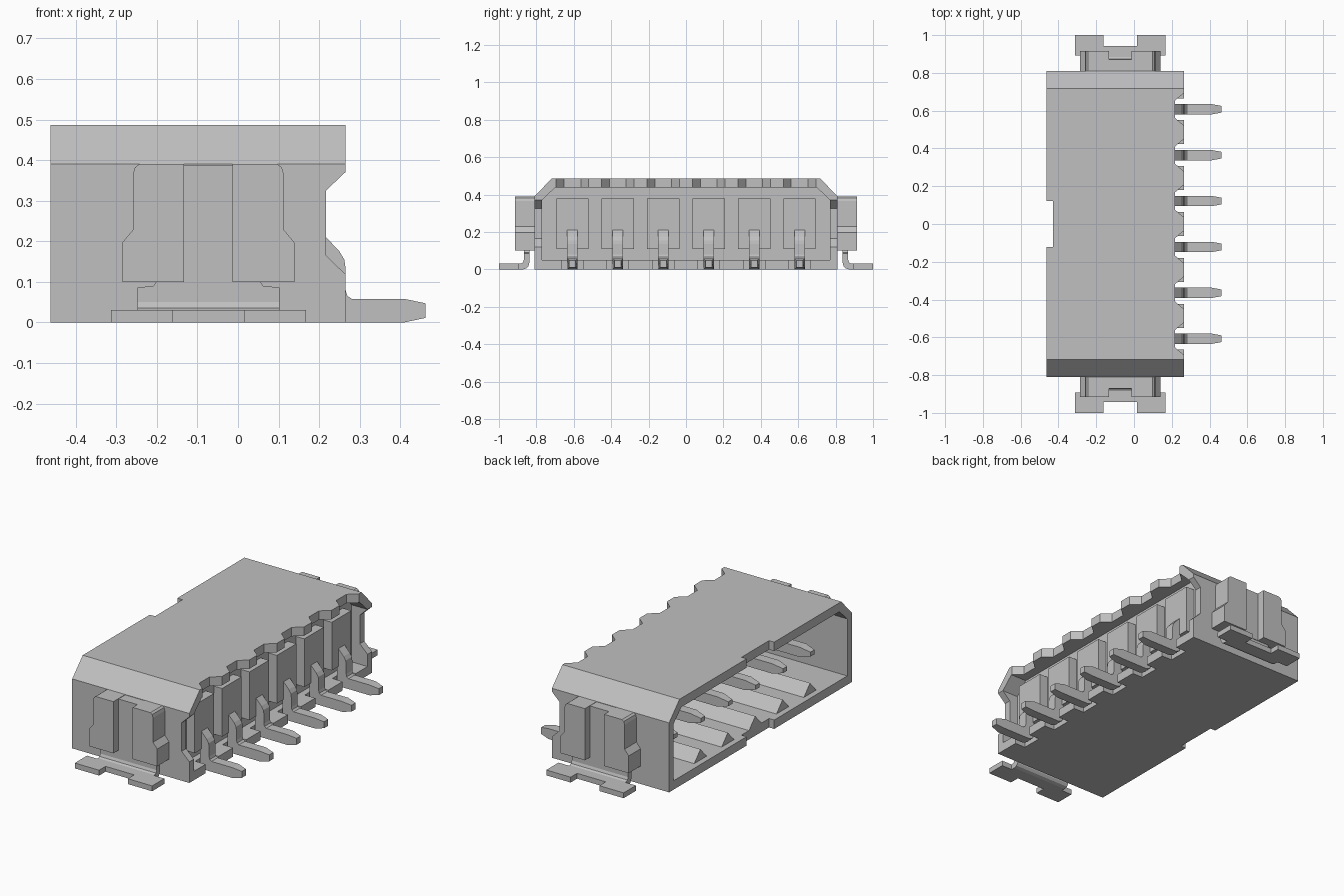
import bpy, bmesh

cube = bpy.data.objects.get("Cube")
if cube:
    bpy.data.objects.remove(cube, do_unlink=True)

grey = bpy.data.materials.new("light_grey")
grey.use_nodes = True
COLOUR = (0.527, 0.527, 0.535, 1)
grey.diffuse_color = COLOUR
grey.node_tree.nodes["Principled BSDF"].inputs["Base Color"].default_value = COLOUR

PIN_Y = [(i - 2.5) * 0.243 for i in range(6)]
CLIP_X = -0.073          # centre line of the side clips


def prism(name, axis, pts, a, b):
    """Extrude a 2D outline along an axis from a to b."""
    place = {"x": lambda u, v, w: (w, u, v),
             "y": lambda u, v, w: (u, w, v),
             "z": lambda u, v, w: (u, v, w)}[axis]
    bm = bmesh.new()
    lo = [bm.verts.new(place(u, v, a)) for u, v in pts]
    hi = [bm.verts.new(place(u, v, b)) for u, v in pts]
    bm.faces.new(lo)
    bm.faces.new(hi)
    n = len(pts)
    for i in range(n):
        j = (i + 1) % n
        bm.faces.new((lo[i], lo[j], hi[j], hi[i]))
    bmesh.ops.recalc_face_normals(bm, faces=bm.faces[:])
    mesh = bpy.data.meshes.new(name)
    bm.to_mesh(mesh)
    bm.free()
    mesh.materials.append(grey)
    ob = bpy.data.objects.new(name, mesh)
    bpy.context.collection.objects.link(ob)
    return ob


def box(name, x0, x1, y0, y1, z0, z1):
    return prism(name, "z", [(x0, y0), (x1, y0), (x1, y1), (x0, y1)], z0, z1)


def cut(target, cutter):
    cutter.hide_render = True
    mod = target.modifiers.new("cut", "BOOLEAN")
    mod.operation = "DIFFERENCE"
    mod.solver = "EXACT"
    mod.object = cutter
    bpy.context.view_layer.objects.active = target
    bpy.ops.object.modifier_apply(modifier=mod.name)
    bpy.data.objects.remove(cutter, do_unlink=True)


def section(half, low, shoulder, top_half, top):
    """Symmetric outline with two chamfered upper corners."""
    return [(-half, low), (half, low), (half, shoulder),
            (top_half, top), (-top_half, top), (-half, shoulder)]


# Housing: chamfered sleeve with a partition, open at both ends
OUTER = section(0.81, 0, 0.39, 0.717, 0.487)
INNER = section(0.77, 0.05, 0.37, 0.70, 0.437)
housing = prism("housing", "x", OUTER, -0.462, 0.265)
cut(housing, prism("cavity_cutter", "x", INNER, -0.6, 0.10))
cut(housing, prism("rear_cutter", "x", INNER, 0.165, 0.4))

# Key notch in the mouth, bevelled notch in the rear end walls
cut(housing, box("mouth_cutter", -0.6, -0.43, -0.122, 0.122, -0.1, 0.6))
cut(housing, prism("end_wall_cutter", "y",
                   [(0.315, 0.07), (0.217, 0.165), (0.217, 0.325), (0.315, 0.418)], -1, 1))

# Scalloped roof edge and slotted floor edge at every pin
for y in PIN_Y:
    cut(housing, prism("scallop_cutter", "z",
                       [(0.216, y - 0.045), (0.316, y - 0.13),
                        (0.316, y + 0.13), (0.216, y + 0.045)], 0.42, 0.6))
    cut(housing, box("slot_cutter", 0.2, 0.4, y - 0.058, y + 0.058, -0.1, 0.08))

# Raised pads on the rear wall, and the bent pins passing through them
PIN = [(-0.36, 0.20), (-0.36, 0.225), (-0.30, 0.24), (0.185, 0.24), (0.217, 0.21),
       (0.25, 0.175), (0.262, 0.155), (0.265, 0.135), (0.265, 0.08), (0.269, 0.066),
       (0.28, 0.058), (0.41, 0.058), (0.462, 0.047), (0.462, 0.011), (0.41, 0),
       (0.24, 0), (0.218, 0.01), (0.209, 0.035), (0.209, 0.14), (0.165, 0.185),
       (-0.30, 0.185)]
for i, y in enumerate(PIN_Y, 1):
    box(f"rear_pad_{i}", 0.16, 0.217, y - 0.086, y + 0.086, 0.11, 0.38)
    pin = prism(f"pin_{i}", "y", PIN, -0.0275, 0.0275)
    for v in pin.data.vertices:              # taper both tips sideways
        if v.co.x > 0.45 or v.co.x < -0.35:
            v.co.y *= 0.65
    pin.location.y = y

# Triangular ridges on the cavity floor, between the pins
for i in range(5):
    y = (i - 2) * 0.243
    prism(f"floor_ridge_{i + 1}", "x",
          [(y - 0.06, 0.045), (y + 0.06, 0.045), (y, 0.11)], -0.43, 0.11)

# Side clips, mirrored to both ends
BOSS = [(0.06, 0.10), (0.212, 0.10), (0.212, 0.197), (0.186, 0.228),
        (0.186, 0.365), (0.181, 0.382), (0.17, 0.39), (0.06, 0.39)]
LEG = [(0.838, 0.085), (0.867, 0.085), (0.867, 0.05), (0.873, 0.036), (0.885, 0.03),
       (0.90, 0.03), (0.90, 0), (0.87, 0), (0.852, 0.006), (0.842, 0.018), (0.838, 0.035)]
HALF_FOOT = [(0.175, 0.87), (0.175, 0.892), (0.24, 0.892), (0.24, 1.0),
             (0.089, 1.0), (0.089, 0.943)]
for s, end in ((-1, "front"), (1, "back")):
    for m, side in ((-1, "a"), (1, "b")):
        prism(f"{end}_clip_boss_{side}", "y",
              [(CLIP_X + m * u, z) for u, z in BOSS], s * 0.80, s * 0.915)
    box(f"{end}_clip_web", CLIP_X - 0.061, CLIP_X + 0.061,
        min(s * 0.80, s * 0.87), max(s * 0.80, s * 0.87), 0.10, 0.388)
    prism(f"{end}_tab_neck", "y",
          [(CLIP_X - 0.175, 0.084), (CLIP_X + 0.175, 0.084), (CLIP_X + 0.175, 0.086),
           (CLIP_X + 0.135, 0.09), (CLIP_X + 0.125, 0.105),
           (CLIP_X - 0.125, 0.105), (CLIP_X - 0.135, 0.09), (CLIP_X - 0.175, 0.086)],
          s * 0.838, s * 0.867)
    prism(f"{end}_tab_leg", "x", [(s * y, z) for y, z in LEG],
          CLIP_X - 0.175, CLIP_X + 0.175)
    outline = [(CLIP_X + u, s * y) for u, y in HALF_FOOT]
    outline += [(CLIP_X - u, s * y) for u, y in reversed(HALF_FOOT)]
    prism(f"{end}_tab_foot", "z", outline, 0, 0.03)
